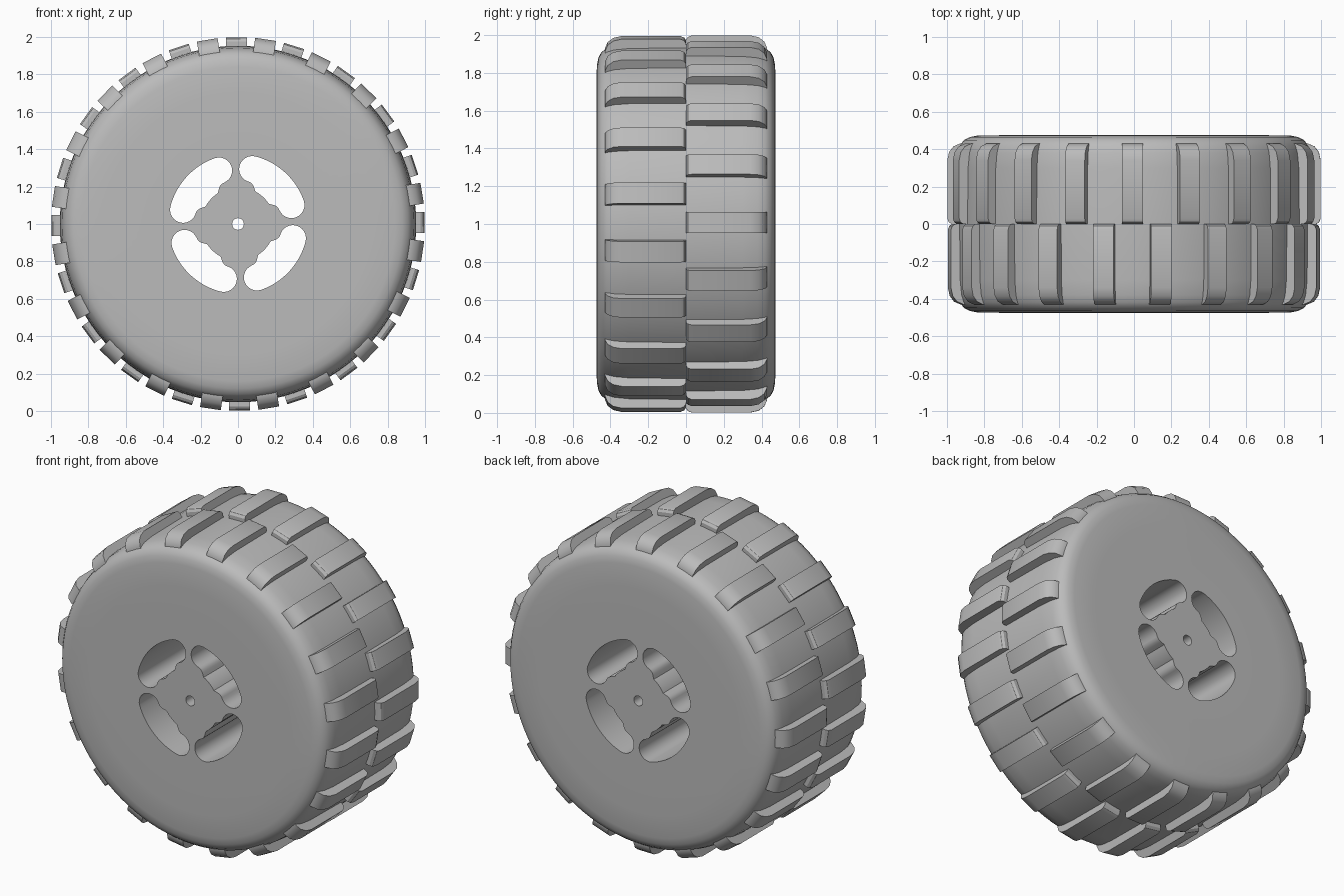
import bpy, bmesh
from math import sin, cos, pi, radians
from mathutils import Matrix, Vector

cube = bpy.data.objects.get("Cube")
if cube:
    bpy.data.objects.remove(cube, do_unlink=True)

grey = bpy.data.materials.new("wheel grey")
grey.use_nodes = True
color = (0.5, 0.5, 0.5, 1)
grey.diffuse_color = color
grey.node_tree.nodes["Principled BSDF"].inputs["Base Color"].default_value = color

CENTRE = Vector((0, 0, 1))
HALF = 0.475        # half the wheel's width
RIM = 0.48          # rim radius


def finish(obj, angle=30):
    bpy.ops.object.select_all(action='DESELECT')
    obj.select_set(True)
    bpy.context.view_layer.objects.active = obj
    bpy.ops.object.shade_smooth_by_angle(angle=radians(angle))


def mesh_object(name, bm):
    bmesh.ops.recalc_face_normals(bm, faces=bm.faces)
    mesh = bpy.data.meshes.new(name)
    bm.to_mesh(mesh)
    bm.free()
    mesh.materials.append(grey)
    obj = bpy.data.objects.new(name, mesh)
    obj.location = CENTRE
    bpy.context.collection.objects.link(obj)
    finish(obj)


# Tyre body: half profile (radius, y) mirrored and spun about the axle
half = [(RIM, HALF), (0.7, HALF), (0.84, 0.472), (0.88, 0.464), (0.91, 0.448),
        (0.93, 0.42), (0.942, 0.38), (0.95, 0.3), (0.953, 0.02)]
profile = half + [(r, -y) for r, y in reversed(half)]
bm = bmesh.new()
verts = [bm.verts.new((r, y, 0)) for r, y in profile]
edges = [bm.edges.new(pair) for pair in zip(verts, verts[1:])]
bmesh.ops.spin(bm, geom=verts + edges, cent=(0, 0, 0), axis=(0, 1, 0),
               angle=2 * pi, steps=96, use_merge=True)
bmesh.ops.remove_doubles(bm, verts=bm.verts, dist=0.0001)
mesh_object("tyre_body", bm)


# Tread: two staggered rows of rounded blocks
def tread_row(name, side, offset, count=20, width=0.112):
    section = [(0, 0.9), (0, 0.975), (0.01, 0.99), (0.03, 0.998), (0.34, 0.998),
               (0.385, 0.988), (0.415, 0.965), (0.43, 0.93), (0.43, 0.9)]
    bm = bmesh.new()
    for i in range(count):
        turn = Matrix.Rotation(2 * pi * i / count + offset, 3, 'Y')
        ends = [[bm.verts.new(turn @ Vector((x, side * y, r))) for y, r in section]
                for x in (-width / 2, width / 2)]
        bm.faces.new(ends[0])
        bm.faces.new(ends[1])
        for k in range(len(section)):
            j = (k + 1) % len(section)
            bm.faces.new((ends[0][k], ends[0][j], ends[1][j], ends[1][k]))
    mesh_object(name, bm)


tread_row("front_tread", -1, radians(8.5))
tread_row("back_tread", 1, radians(-0.5))


# Rim: filled outline with four kidney slots and an axle hole, extruded through
def arc(radius, start, end, steps, centre=(0, 0)):
    return [(centre[0] + radius * cos(start + (end - start) * i / steps),
             centre[1] + radius * sin(start + (end - start) * i / steps))
            for i in range(steps + 1)]


def kidney(middle):
    spread, mid_r, end_r = radians(28), 0.303, 0.07
    a, b = middle - spread, middle + spread
    points = arc(mid_r + end_r, a, b, 20)
    points += arc(end_r, b, b + pi, 12, (mid_r * cos(b), mid_r * sin(b)))[1:]
    for i in range(1, 20):                      # inner edge dips towards the hub
        t = i / 20
        r = mid_r - end_r - 0.036 * min(1, 2.2 * sin(pi * t) ** 2)
        points.append((r * cos(b + (a - b) * t), r * sin(b + (a - b) * t)))
    points += arc(end_r, a + pi, a + 2 * pi, 12, (mid_r * cos(a), mid_r * sin(a)))[:-1]
    return points


outlines = [arc(RIM, 0, 2 * pi, 96)[:-1], arc(0.031, 0, 2 * pi, 24)[:-1]]
outlines += [kidney(radians(47.5) + i * pi / 2) for i in range(4)]
curve = bpy.data.curves.new("rim", 'CURVE')
curve.dimensions = '2D'
curve.fill_mode = 'BOTH'
curve.extrude = HALF
for points in outlines:
    spline = curve.splines.new('POLY')
    spline.points.add(len(points) - 1)
    for p, (x, y) in zip(spline.points, points):
        p.co = (x, y, 0, 1)
    spline.use_cyclic_u = True
curve.materials.append(grey)
rim = bpy.data.objects.new("rim", curve)
bpy.context.collection.objects.link(rim)
rim.location = CENTRE
rim.rotation_euler = (pi / 2, 0, 0)
bpy.ops.object.select_all(action='DESELECT')
rim.select_set(True)
bpy.context.view_layer.objects.active = rim
bpy.ops.object.convert(target='MESH')
rim = bpy.context.view_layer.objects.active
bm = bmesh.new()
bm.from_mesh(rim.data)
bmesh.ops.remove_doubles(bm, verts=bm.verts, dist=0.0001)
bmesh.ops.recalc_face_normals(bm, faces=bm.faces)
bm.to_mesh(rim.data)
bm.free()
finish(rim)
